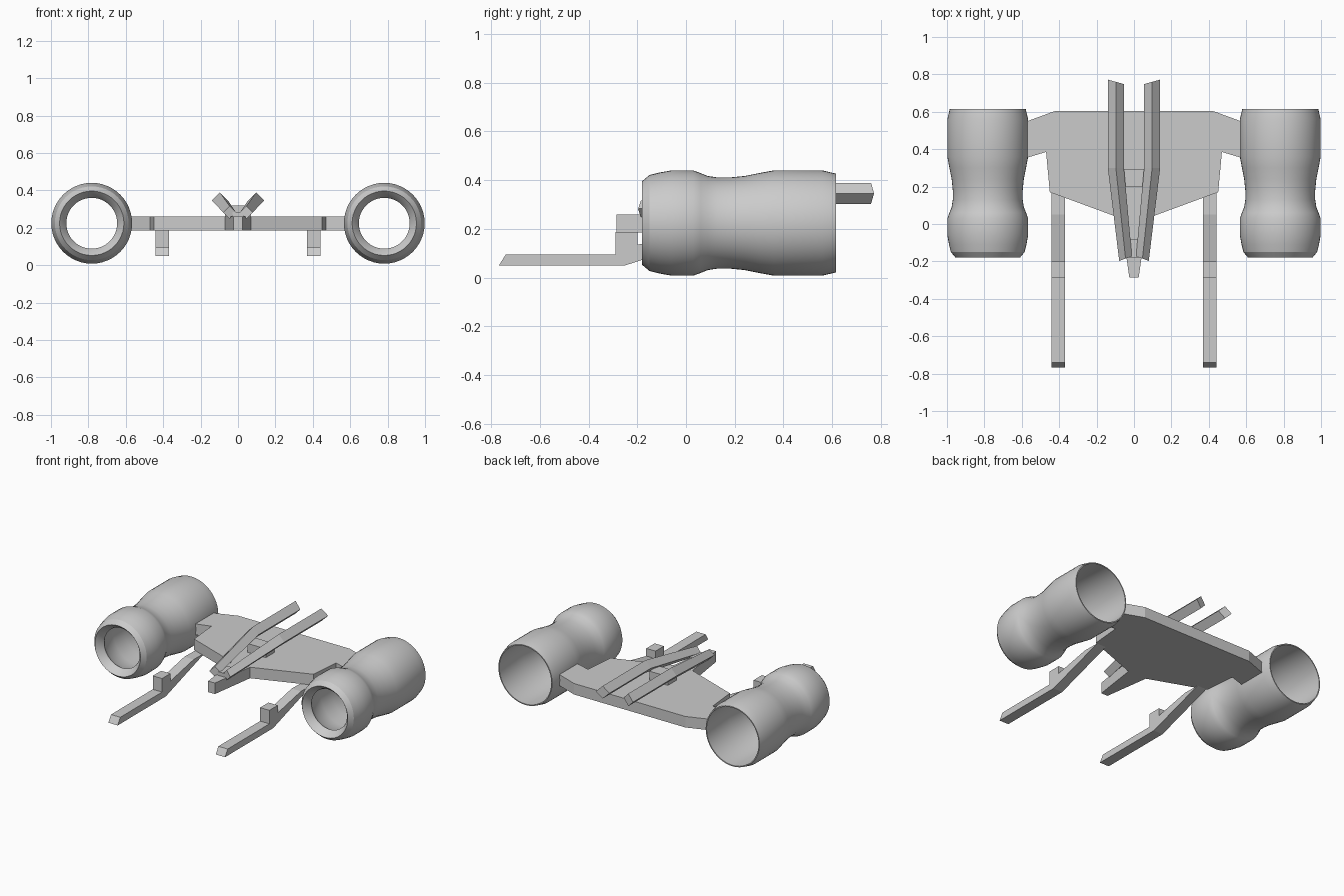
import bpy, bmesh, math
from mathutils import Vector

cube = bpy.data.objects.get("Cube")
if cube:
    bpy.data.objects.remove(cube)

grey = bpy.data.materials.new("hull grey")
grey.use_nodes = True
grey.diffuse_color = (0.6, 0.6, 0.6, 1)
grey.node_tree.nodes["Principled BSDF"].inputs["Base Color"].default_value = (0.6, 0.6, 0.6, 1)


def finish(name, bm):
    bmesh.ops.recalc_face_normals(bm, faces=bm.faces)
    mesh = bpy.data.meshes.new(name)
    bm.to_mesh(mesh)
    bm.free()
    mesh.materials.append(grey)
    obj = bpy.data.objects.new(name, mesh)
    bpy.context.collection.objects.link(obj)
    return obj


def loft(name, rings):
    """Skin a row of equal cross-sections and cap both ends."""
    bm = bmesh.new()
    rows = [[bm.verts.new(p) for p in ring] for ring in rings]
    n = len(rows[0])
    for a, b in zip(rows, rows[1:]):
        for i in range(n):
            j = (i + 1) % n
            bm.faces.new((a[i], a[j], b[j], b[i]))
    bm.faces.new(rows[0])
    bm.faces.new(rows[-1])
    return finish(name, bm)


def engine(name, x):
    """Hollow lathed pod around a front-to-back axis."""
    outer = [(-.18, .172), (-.15, .197), (-.11, .207), (-.06, .216), (.03, .216),
             (.06, .205), (.09, .193), (.13, .187), (.18, .187), (.24, .193),
             (.3, .205), (.36, .216), (.56, .216), (.615, .203)]
    inner = [(.615, .196), (.36, .2), (.24, .178), (.13, .172), (.03, .18),
             (-.08, .165), (-.13, .136), (-.15, .145)]
    profile = outer + inner
    bm = bmesh.new()
    steps = 48
    rows = []
    for k in range(steps):
        a = math.tau * k / steps
        rows.append([bm.verts.new((x + r * math.cos(a), y, .224 + r * math.sin(a)))
                     for y, r in profile])
    n = len(profile)
    for k in range(steps):
        a, b = rows[k], rows[(k + 1) % steps]
        for i in range(n):
            j = (i + 1) % n
            bm.faces.new((a[i], a[j], b[j], b[i]))
    obj = finish(name, bm)
    bpy.ops.object.select_all(action='DESELECT')
    obj.select_set(True)
    bpy.context.view_layer.objects.active = obj
    bpy.ops.object.shade_smooth_by_angle(angle=math.radians(25))


# Flat wing with pointed nose
half = [(.025, -.285), (.07, .03), (.45, .17), (.47, .385),
        (.57, .355), (.57, .55), (.42, .605)]
outline = half + [(-x, y) for x, y in reversed(half)]
loft("wing", [[(x, y, z) for x, y in outline] for z in (.185, .26)])

# Forward landing skid with a step and a rising rear arm, as a side profile
skid = [(-.768, .05), (-.25, .05), (.17, .185), (.05, .187), (-.2, .135),
        (-.2, .187), (-.29, .187), (-.29, .095), (-.74, .095)]

for side, label in ((1, "left"), (-1, "right")):
    engine(label + "_engine", side * .782)
    loft(label + "_skid", [[(side * x, y, z) for y, z in skid] for x in (.37, .44)])

    # Diamond-section bar: straight at the back, converging to the nose
    rings = []
    for y, cx, cz, r, slant in ((-.185, .045, .282, .034, -.012),
                                (.3, .097, .346, .043, 0),
                                (.76, .097, .346, .043, .012)):
        rings.append([(side * (cx + r * dx), y + slant * dx, cz + r * dz)
                      for dx, dz in ((1, 0), (0, 1), (-1, 0), (0, -1))])
    loft(label + "_upper_bar", rings)

# Bridge between the bars
bridge = [(-.07, .25), (.07, .25), (.07, .32), (-.07, .32)]
loft("bar_bridge", [[(x, y, z) for x, z in bridge] for y in (.2, .295)])

# Narrow block joining the bars at the nose
tip = [(-.03, .25), (.03, .25), (.03, .285), (-.03, .285)]
loft("nose_joint", [[(x, y, z) for x, z in tip] for y in (-.18, -.08)])
